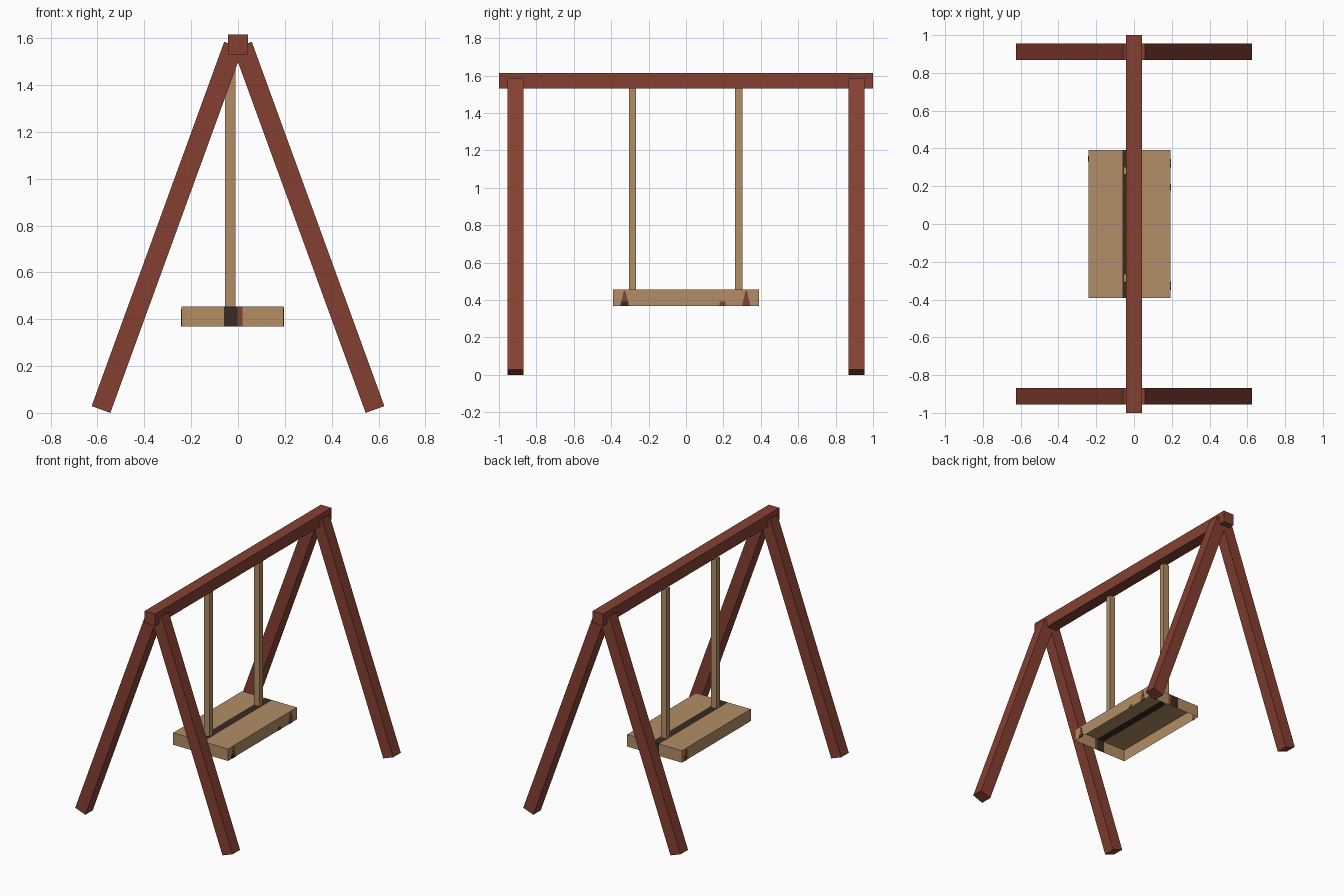
import bpy, bmesh, math
from mathutils import Vector, Matrix

if "Cube" in bpy.data.objects:
    bpy.data.objects.remove(bpy.data.objects["Cube"])


def material(name, rgb):
    m = bpy.data.materials.new(name)
    m.diffuse_color = (*rgb, 1)
    m.use_nodes = True
    m.node_tree.nodes["Principled BSDF"].inputs["Base Color"].default_value = m.diffuse_color
    return m


RED = material("red brown wood", (0.235, 0.051, 0.032))
TAN = material("tan wood", (0.445, 0.270, 0.133))
DARK = material("dark brown gap", (0.042, 0.025, 0.016))


def finish(name, bm, *mats):
    bm.normal_update()
    me = bpy.data.meshes.new(name)
    bm.to_mesh(me)
    bm.free()
    for m in mats:
        me.materials.append(m)
    ob = bpy.data.objects.new(name, me)
    bpy.context.collection.objects.link(ob)
    return ob


def box_mesh(lo, hi):
    lo, hi = Vector(lo), Vector(hi)
    bm = bmesh.new()
    bmesh.ops.create_cube(bm, size=1)
    bmesh.ops.scale(bm, vec=hi - lo, verts=bm.verts)
    bmesh.ops.translate(bm, vec=(lo + hi) / 2, verts=bm.verts)
    return bm


# Top beam
finish("top_beam", box_mesh((-0.042, -1, 1.53), (0.042, 1, 1.615)), RED)

# Four splayed legs, leaning 20 degrees in towards the beam
W, LENGTH, LEAN = 0.085, 1.655, math.radians(20)
for end, sy in (("front", -1), ("back", 1)):
    for side, sx in (("left", -1), ("right", 1)):
        bm = box_mesh((-W / 2, -W / 2, 0), (W / 2, W / 2, LENGTH))
        bm.transform(Matrix.Translation((sx * 0.585, sy * 0.912, 0.0145))
                     @ Matrix.Rotation(-sx * LEAN, 4, 'Y'))
        finish(f"{end}_{side}_leg", bm, RED)

# Two hanging bars
for end, y in (("front", -0.286), ("back", 0.281)):
    finish(f"{end}_hanger", box_mesh((-0.056, y - 0.02, 0.455),
                                     (-0.011, y + 0.02, 1.53)), TAN)

# Seat: a shell open underneath, with a dark lengthwise stripe
X0, X1, Y0, Y1, Z0, Z1 = -0.241, 0.194, -0.391, 0.391, 0.369, 0.455
bm = box_mesh((X0, Y0, Z0), (X1, Y1, Z1))
bm.normal_update()
bmesh.ops.delete(bm, geom=[f for f in bm.faces if f.normal.z < -0.5], context='FACES')
for x in (-0.06, -0.002, 0.02):
    bmesh.ops.bisect_plane(bm, geom=bm.verts[:] + bm.edges[:] + bm.faces[:],
                           plane_co=(x, 0, 0), plane_no=(1, 0, 0))
bm.normal_update()
for f in bm.faces:
    x = f.calc_center_median().x
    if -0.06 < x < -0.002:
        f.material_index = 1
    elif -0.002 < x < 0.02 and abs(f.normal.y) > 0.5:
        f.material_index = 2
finish("seat", bm, TAN, DARK, RED)


# Small worn marks on the long seat edges, as thin plates through the wall
def mark(name, x, y, half, top, height, mat):
    bm = bmesh.new()
    pts = [(y - half, Z0), (y + half, Z0), (y + top, Z0 + height), (y - top, Z0 + height)]
    face = bm.faces.new([bm.verts.new((x - 0.002, a, b)) for a, b in pts])
    new = bmesh.ops.extrude_face_region(bm, geom=[face])["geom"]
    bmesh.ops.translate(bm, vec=(0.004, 0, 0),
                        verts=[v for v in new if isinstance(v, bmesh.types.BMVert)])
    bmesh.ops.recalc_face_normals(bm, faces=bm.faces)
    finish(name, bm, mat)


mark("front_mark_red", X1, -0.328, 0.022, 0.004, 0.08, RED)
mark("front_mark_dark", X1 + 0.001, -0.328, 0.022, 0.020, 0.022, DARK)
mark("middle_mark", X1, 0.195, 0.018, 0.014, 0.022, RED)
mark("back_mark", X1, 0.322, 0.022, 0.004, 0.08, RED)
mark("left_side_mark", X0, 0.345, 0.015, 0.012, 0.075, RED)
